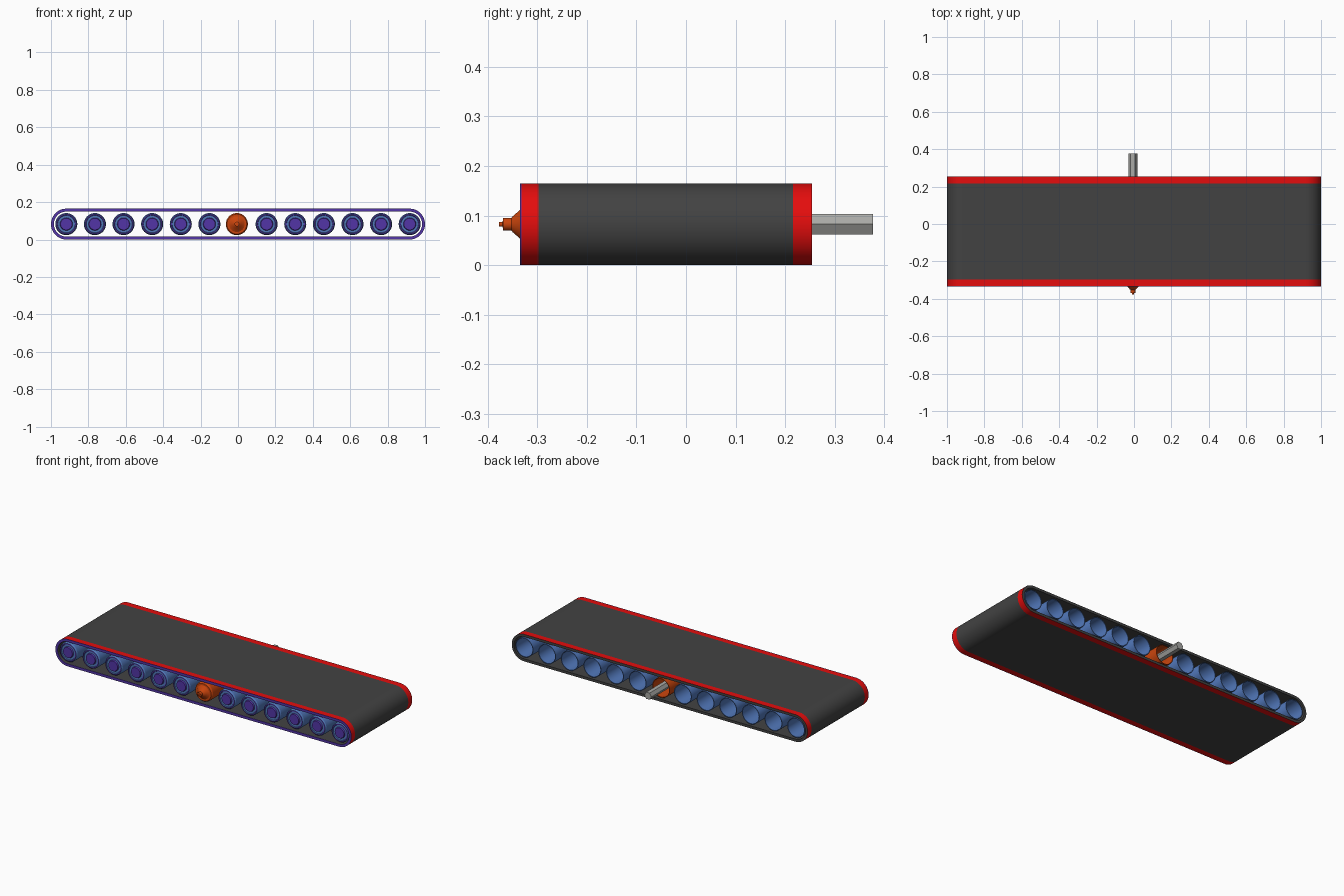
import bpy, bmesh, math
from mathutils import Vector

if "Cube" in bpy.data.objects:
    bpy.data.objects.remove(bpy.data.objects["Cube"])


def material(name, rgb):
    m = bpy.data.materials.new(name)
    m.diffuse_color = (*rgb, 1)
    m.use_nodes = True
    m.node_tree.nodes["Principled BSDF"].inputs["Base Color"].default_value = m.diffuse_color
    return m


CHARCOAL = material("charcoal rubber", (0.055, 0.055, 0.055))
RED = material("red edge stripe", (0.78, 0.004, 0.004))
BLUE = material("blue roller", (0.085, 0.19, 0.5))
PURPLE = material("purple trim", (0.085, 0.035, 0.38))
ORANGE = material("orange drive", (0.6, 0.06, 0.004))
STEEL = material("steel grey", (0.4, 0.4, 0.38))

Z = 0.0825  # height of every axle


def sweep(name, profile, mats, slots, x=0.0, half=0.0, segs=32, closed=False, angle=30):
    """Sweep a (radius, y) profile round a circle, or a stadium when half > 0.
    slots gives the material index of each profile segment."""
    bm = bmesh.new()
    path = []
    for side in (1, -1):
        for i in range(segs // 2 + 1):
            a = -math.pi / 2 + math.pi * i / (segs // 2) + (0 if side > 0 else math.pi)
            path.append((side * half, math.cos(a), math.sin(a)))
    rings = [[bm.verts.new((cx + r * c, y, r * s)) for r, y in profile]
             for cx, c, s in path]
    n = len(profile)
    for i, ring in enumerate(rings):
        nxt = rings[(i + 1) % len(rings)]
        for j in range(n if closed else n - 1):
            k = (j + 1) % n
            f = bm.faces.new((ring[j], ring[k], nxt[k], nxt[j]))
            f.material_index = slots[j]
    bmesh.ops.remove_doubles(bm, verts=bm.verts, dist=1e-5)
    bmesh.ops.dissolve_degenerate(bm, edges=bm.edges, dist=1e-6)
    bmesh.ops.recalc_face_normals(bm, faces=bm.faces)
    me = bpy.data.meshes.new(name)
    bm.to_mesh(me)
    bm.free()
    for m in mats:
        me.materials.append(m)
    ob = bpy.data.objects.new(name, me)
    ob.location = Vector((x, 0, Z))
    bpy.context.collection.objects.link(ob)
    if angle:
        bpy.context.view_layer.objects.active = ob
        ob.select_set(True)
        bpy.ops.object.shade_smooth_by_angle(angle=math.radians(angle))
        ob.select_set(False)
    return ob


# Conveyor belt: hollow stadium loop with red edge stripes and a purple front rim
R_OUT, R_IN = Z, 0.067
sweep("belt",
      [(R_OUT, -0.332), (R_OUT, -0.298), (R_OUT, 0.216), (R_OUT, 0.254),
       (R_IN, 0.254), (R_IN, -0.332)],
      [CHARCOAL, RED], [1, 0, 1, 0, 0, 0], half=1 - R_OUT, segs=48, closed=True)
sweep("belt_front_rim",
      [(R_OUT, -0.332), (R_OUT, -0.335), (R_IN, -0.335), (R_IN, -0.332)],
      [PURPLE], [0] * 4, half=1 - R_OUT, segs=48, closed=True)

# Idler rollers: tubes open at the back, with grooved purple end caps at the front
roller = [(0.0, -0.322), (0.055, -0.318), (0.055, 0.25), (0.059, 0.25), (0.059, -0.322),
          (0.054, -0.33), (0.048, -0.33), (0.046, -0.325), (0.034, -0.325),
          (0.031, -0.333), (0.0, -0.333)]
roller_slots = [0, 0, 0, 0, 0, 1, 0, 0, 1, 1]
idler = None
for i in range(-6, 7):
    if i == 0:
        continue
    if idler is None:
        idler = sweep("idler_roller", roller, [BLUE, PURPLE], roller_slots, x=i * 0.153)
    else:
        ob = idler.copy()
        ob.location.x = i * 0.153
        bpy.context.collection.objects.link(ob)

# Orange drive roller with stepped nose
DX = -0.006
sweep("drive_roller",
      [(0.0, -0.316), (0.055, -0.316), (0.055, 0.25), (0.059, 0.25), (0.059, -0.318),
       (0.053, -0.327), (0.042, -0.327), (0.028, -0.336), (0.016, -0.35),
       (0.013, -0.352), (0.013, -0.369), (0.005, -0.370), (0.005, -0.377), (0.0, -0.377)],
      [ORANGE], [0] * 13, x=DX)

# Hexagonal drive shaft sticking out of the back
sweep("hex_drive_shaft",
      [(0.0, -0.31), (0.0235, -0.31), (0.0235, 0.377), (0.0, 0.377)],
      [STEEL], [0] * 3, x=DX, segs=6, angle=0).rotation_euler.y = math.radians(30)
